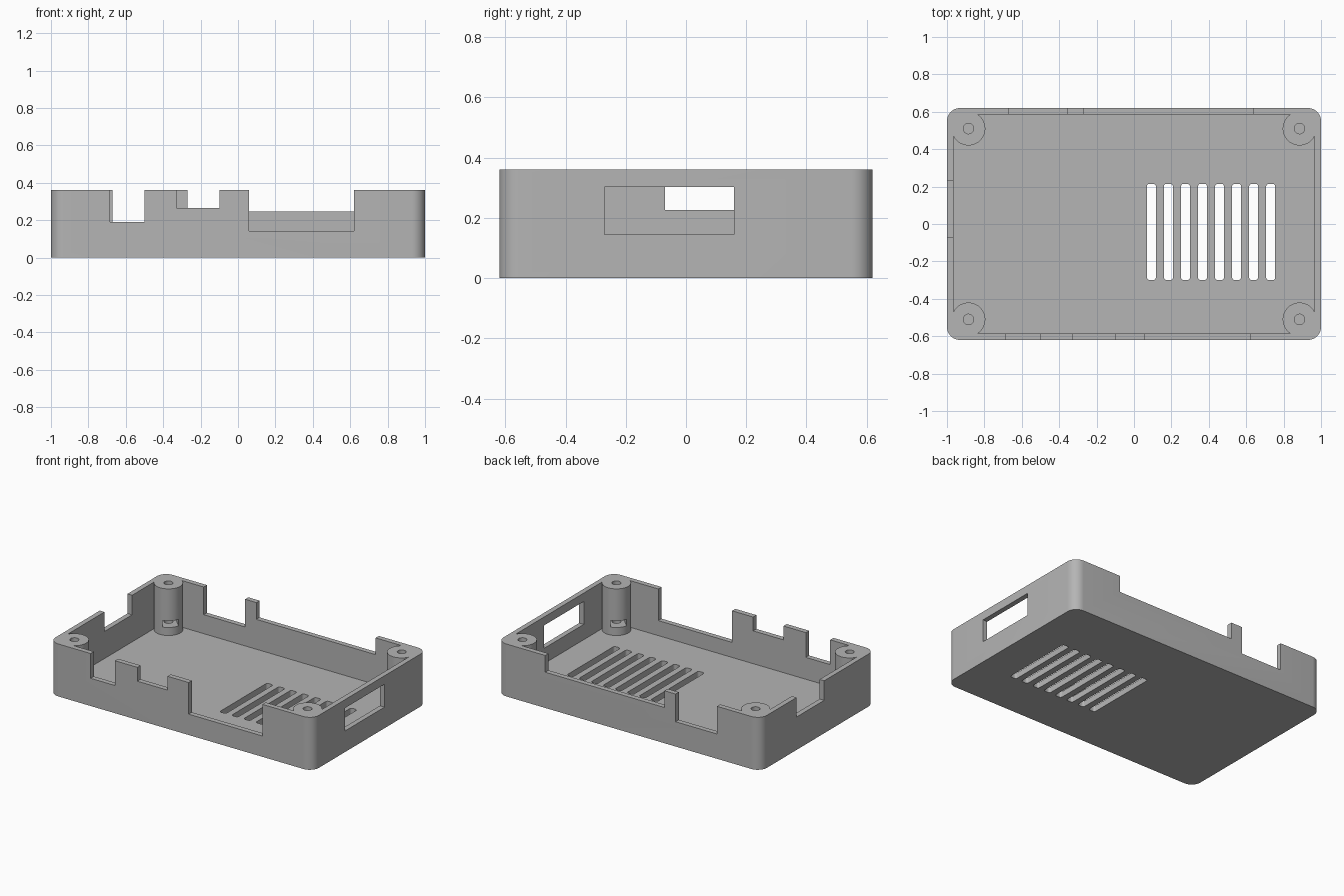
import bpy, bmesh
from math import cos, sin, pi, atan2, sqrt
from mathutils import Vector, Matrix

default = bpy.data.objects.get("Cube")
if default:
    bpy.data.objects.remove(default, do_unlink=True)

# Overall sizes
HX, HY, H = 1.0, 0.62, 0.36
WALL, FLOOR, CORNER = 0.035, 0.04, 0.07
POST_X, POST_Y, POST_R = 0.885, 0.51, 0.09
SIDES = [(1, 1), (-1, 1), (-1, -1), (1, -1)]

grey = bpy.data.materials.new("mid grey plastic")
grey.use_nodes = True
colour = (0.46, 0.46, 0.46, 1)
grey.diffuse_color = colour
grey.node_tree.nodes["Principled BSDF"].inputs["Base Color"].default_value = colour


def prism(name, points, z0, z1):
    """Extrude a flat outline from z0 to z1."""
    bm = bmesh.new()
    face = bm.faces.new([bm.verts.new((x, y, z0)) for x, y in points])
    top = bmesh.ops.extrude_face_region(bm, geom=[face])["geom"]
    moved = [v for v in top if isinstance(v, bmesh.types.BMVert)]
    bmesh.ops.translate(bm, verts=moved, vec=(0, 0, z1 - z0))
    bmesh.ops.recalc_face_normals(bm, faces=bm.faces[:])
    mesh = bpy.data.meshes.new(name)
    bm.to_mesh(mesh)
    bm.free()
    mesh.materials.append(grey)
    obj = bpy.data.objects.new(name, mesh)
    bpy.context.collection.objects.link(obj)
    return obj


def arc(cx, cy, r, a0, a1, steps):
    return [(cx + r * cos(a0 + (a1 - a0) * i / steps),
             cy + r * sin(a0 + (a1 - a0) * i / steps)) for i in range(steps + 1)]


def rounded_rect(x0, x1, y0, y1, r, steps):
    cx, cy, hx, hy = (x0 + x1) / 2, (y0 + y1) / 2, (x1 - x0) / 2 - r, (y1 - y0) / 2 - r
    points = []
    for i, (sx, sy) in enumerate(SIDES):
        points += arc(cx + sx * hx, cy + sy * hy, r, i * pi / 2, (i + 1) * pi / 2, steps)
    return points


def rect(x0, x1, y0, y1):
    return [(x0, y0), (x1, y0), (x1, y1), (x0, y1)]


def cut(target, cutter):
    """Subtract the cutter, then discard it."""
    mod = target.modifiers.new("cut", 'BOOLEAN')
    mod.operation, mod.solver, mod.object = 'DIFFERENCE', 'EXACT', cutter
    bpy.context.view_layer.objects.active = target
    bpy.ops.object.modifier_apply(modifier=mod.name)
    bpy.data.objects.remove(cutter, do_unlink=True)


# Solid outer body
case = prism("case_tray", rounded_rect(-HX, HX, -HY, HY, CORNER, 10), 0, H)

# Cavity outline, scooped around the four corner screw posts
dx, dy = HX - WALL - POST_X, HY - WALL - POST_Y
start = atan2(-sqrt(POST_R ** 2 - dx ** 2), dx)
end = atan2(dy, -sqrt(POST_R ** 2 - dy ** 2)) - 2 * pi
quarter = arc(POST_X, POST_Y, POST_R, start, end, 28)
outline = []
for sx, sy in SIDES:
    part = [(sx * x, sy * y) for x, y in quarter]
    outline += part if sx * sy > 0 else part[::-1]
cut(case, prism("cavity", outline, FLOOR, H + 0.1))

# Connector notches open at the top: front, then back
for x0, x1, side, z in [(-0.685, -0.5, -1, 0.19), (-0.33, -0.1, -1, 0.265),
                        (0.06, 0.62, -1, 0.143),
                        (-0.67, -0.355, 1, 0.17), (-0.27, 0.635, 1, 0.245)]:
    y0, y1 = sorted((side * (HY - 0.06), side * (HY + 0.06)))
    cut(case, prism("notch", rect(x0, x1, y0, y1), z, H + 0.1))

# Side notch and the window in the opposite wall
cut(case, prism("side_notch", rect(-HX - 0.06, -HX + 0.06, -0.07, 0.23), 0.226, H + 0.1))
cut(case, prism("window", rect(HX - 0.06, HX + 0.06, -0.27, 0.16), 0.145, 0.302))

# Row of ventilation slots through the floor
for i in range(8):
    x = 0.093 + i * 0.0911
    cut(case, prism("vent", rounded_rect(x - 0.024, x + 0.024, -0.3, 0.215, 0.014, 4),
                    -0.1, FLOOR + 0.1))

# Screw holes and nut pockets opening diagonally inward
pocket = [(0.13, -0.05), (0.13, 0.05), (-0.029, 0.05), (-0.058, 0), (-0.029, -0.05)]
for sx, sy in SIDES:
    px, py = sx * POST_X, sy * POST_Y
    hole = arc(px, py, 0.028, 0, 2 * pi, 24)[:-1]
    cut(case, prism("screw_hole", hole, 0.06, H + 0.1))
    turn = Matrix.Rotation(atan2(-sy, -sx), 2)
    spots = [turn @ Vector(p) + Vector((px, py)) for p in pocket]
    cut(case, prism("nut_pocket", spots, 0.095, 0.14))

# Smooth rounded parts, crisp edges
bpy.ops.object.select_all(action='DESELECT')
case.select_set(True)
bpy.context.view_layer.objects.active = case
bpy.ops.object.shade_smooth_by_angle(angle=pi / 6)
